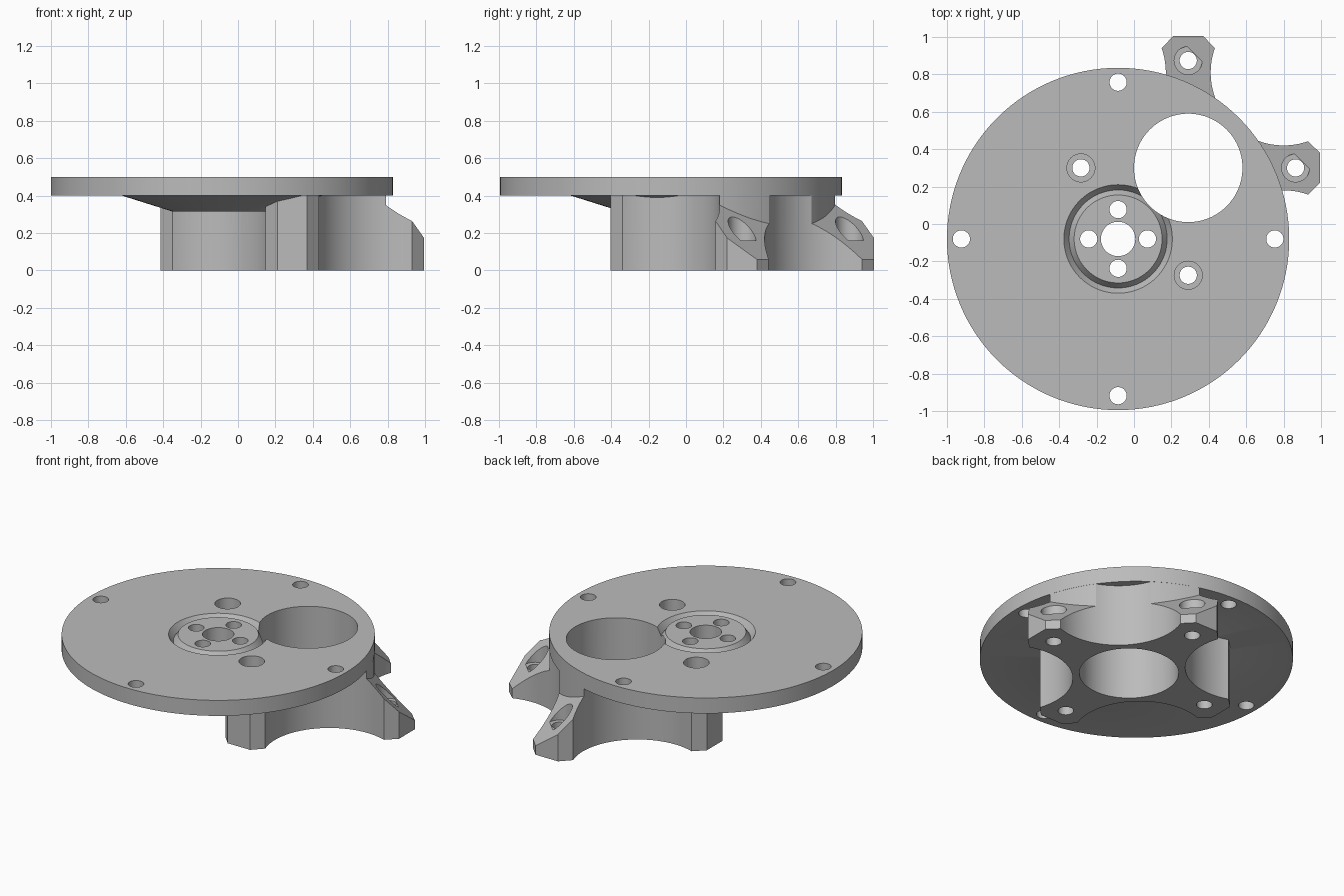
import bpy, bmesh, math
from mathutils import Matrix, Vector

cube = bpy.data.objects.get("Cube")
if cube:
    bpy.data.objects.remove(cube, do_unlink=True)

DISC = (-0.085, -0.08)      # axis of the round plate
BORE = (0.29, 0.30)         # axis of the four-armed mount
DISC_R = 0.915

metal = bpy.data.materials.new("grey_metal")
metal.use_nodes = True
metal.diffuse_color = (0.5, 0.5, 0.5, 1)
metal.node_tree.nodes["Principled BSDF"].inputs["Base Color"].default_value = (0.5, 0.5, 0.5, 1)


def finish(name, bm):
    bmesh.ops.recalc_face_normals(bm, faces=bm.faces[:])
    mesh = bpy.data.meshes.new(name)
    bm.to_mesh(mesh)
    bm.free()
    mesh.materials.append(metal)
    ob = bpy.data.objects.new(name, mesh)
    bpy.context.collection.objects.link(ob)
    return ob


def prism(name, outline, bottom, top):
    """Solid from a closed outline; bottom is a height rule of x and y."""
    bm = bmesh.new()
    low = [bm.verts.new((x, y, bottom(x, y))) for x, y in outline]
    high = [bm.verts.new((x, y, top)) for x, y in outline]
    bm.faces.new(low[::-1])
    bm.faces.new(high)
    n = len(outline)
    for i in range(n):
        j = (i + 1) % n
        bm.faces.new((low[i], low[j], high[j], high[i]))
    return finish(name, bm)


def arc(centre, radius, start, end, steps):
    return [(centre[0] + radius * math.cos(a), centre[1] + radius * math.sin(a))
            for a in (math.radians(start + (end - start) * i / steps) for i in range(steps + 1))]


def lathe(name, profile, centre, steps):
    bm = bmesh.new()
    verts = [bm.verts.new((r, 0, z)) for r, z in profile]
    edges = [bm.edges.new(pair) for pair in zip(verts, verts[1:])]
    bmesh.ops.spin(bm, geom=verts + edges, cent=(0, 0, 0), axis=(0, 0, 1),
                   angle=math.tau, steps=steps)
    bmesh.ops.remove_doubles(bm, verts=bm.verts[:], dist=0.0001)
    bmesh.ops.translate(bm, verts=bm.verts[:], vec=(*centre, 0))
    return finish(name, bm)


def combine(target, other, operation):
    mod = target.modifiers.new(operation, 'BOOLEAN')
    mod.operation = operation
    mod.solver = 'EXACT'
    mod.object = other
    other.hide_render = True
    bpy.context.view_layer.objects.active = target
    bpy.ops.object.modifier_apply(modifier=mod.name)
    bpy.data.objects.remove(other, do_unlink=True)


def drill(target, centre, radius, low=-0.2, high=0.8, steps=40):
    cutter = prism("drill_cutter", arc(centre, radius, 0, 360, steps)[:-1],
                   lambda x, y: low, high)
    combine(target, cutter, 'DIFFERENCE')


def around(centre, radius):
    return [(centre[0] + radius * c, centre[1] + radius * s)
            for c, s in ((1, 0), (0, 1), (-1, 0), (0, -1))]


# Four-armed mount: chamfered arm tips joined by concave arcs
quarter = [(0.705, -0.08), (0.705, 0.08)]
quarter += arc((0.51, 0.51), 0.39, 289.5, 160.5, 36)
outline = []
for k in range(4):
    turn = Matrix.Rotation(k * math.pi / 2, 2)
    for p in quarter:
        q = turn @ Vector(p)
        outline.append((q.x + BORE[0], q.y + BORE[1]))
mount = prism("mount", outline, lambda x, y: 0.0, 0.45)

# Slope off the two arms that reach past the round plate
ring_sector = arc(DISC, DISC_R - 0.001, -5, 95, 50) + arc(DISC, 1.7, 95, -5, 20)
slope_cutter = prism("slope_cutter", ring_sector,
                     lambda x, y: 0.17 - 0.72 * (x + y - 1.22), 1.0)
combine(mount, slope_cutter, 'DIFFERENCE')

# Round plate with a V groove on top and a conical boss beneath
plate = lathe("flange_plate",
              [(0, 0.5), (0.235, 0.5), (0.262, 0.46), (0.29, 0.5), (DISC_R, 0.5),
               (DISC_R, 0.4), (0.535, 0.4), (0.265, 0.315), (0, 0.315)], DISC, 128)
combine(plate, mount, 'UNION')

# Large bore, centre hole and the rings of bolt holes
drill(plate, BORE, 0.29, steps=96)
drill(plate, DISC, 0.092, steps=48)
for spot in around(DISC, 0.838) + around(DISC, 0.157):
    drill(plate, spot, 0.046)
for spot in around(BORE, 0.574):
    drill(plate, spot, 0.046)
    drill(plate, spot, 0.075, low=0.16)

# Smooth curved walls, crisp edges
bpy.ops.object.select_all(action='DESELECT')
plate.select_set(True)
bpy.context.view_layer.objects.active = plate
bpy.ops.object.shade_smooth_by_angle(angle=math.radians(25))
